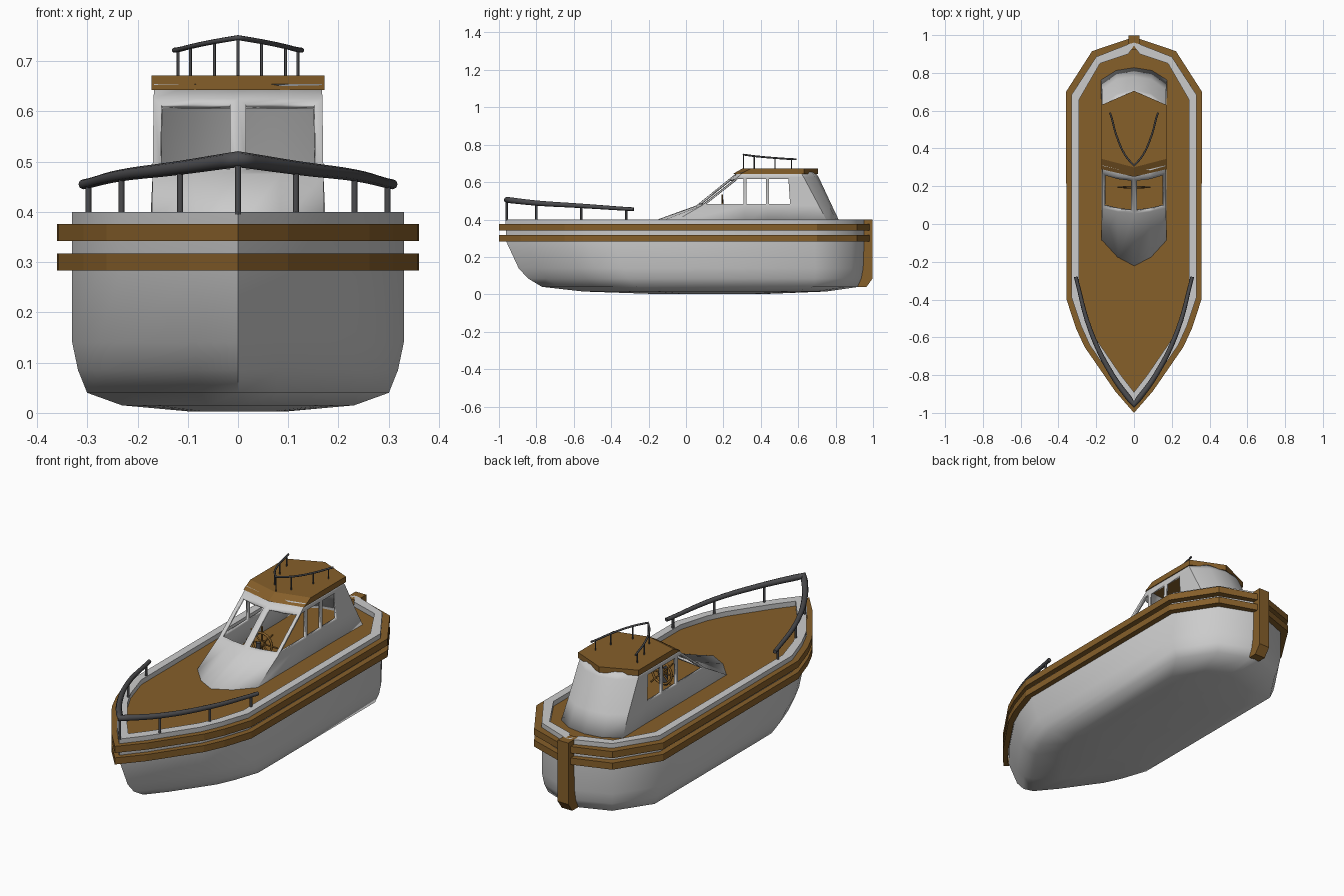
import bpy, bmesh, math
from mathutils import Vector

if "Cube" in bpy.data.objects:
    bpy.data.objects.remove(bpy.data.objects["Cube"])


def material(name, rgb):
    m = bpy.data.materials.new(name)
    m.diffuse_color = (*rgb, 1)
    m.use_nodes = True
    m.node_tree.nodes["Principled BSDF"].inputs["Base Color"].default_value = m.diffuse_color
    return m


WOOD = material("wood", (0.24, 0.115, 0.023))
METAL = material("dark_metal", (0.07, 0.07, 0.075))


def finish(bm, name, mat=None, smooth=None):
    bmesh.ops.recalc_face_normals(bm, faces=bm.faces)
    me = bpy.data.meshes.new(name)
    bm.to_mesh(me)
    bm.free()
    ob = bpy.data.objects.new(name, me)
    bpy.context.collection.objects.link(ob)
    if mat:
        me.materials.append(mat)
    if smooth:
        bpy.ops.object.select_all(action='DESELECT')
        ob.select_set(True)
        bpy.context.view_layer.objects.active = ob
        bpy.ops.object.shade_smooth_by_angle(angle=math.radians(smooth))
    return ob


def ring(half, z):
    """Mirror a half outline (bow to stern) into a closed ring at height z."""
    full = half + [(-x, y) for x, y in half[-2:0:-1]]
    return [(x, y, z) for x, y in full]


def loft(rings, cap_start=False, cap_end=False, wrap=False):
    bm = bmesh.new()
    vs = [[bm.verts.new(p) for p in r] for r in rings]
    n = len(vs[0])
    pairs = list(zip(vs, vs[1:])) + ([(vs[-1], vs[0])] if wrap else [])
    for a, b in pairs:
        for i in range(n):
            j = (i + 1) % n
            bm.faces.new((a[i], a[j], b[j], b[i]))
    if cap_start:
        bm.faces.new(vs[0])
    if cap_end:
        bm.faces.new(vs[-1])
    return bm


# Plan outlines, bow to stern, half width
HULL = [(0, -.965), (.085, -.86), (.235, -.64), (.28, -.54), (.33, -.39),
        (.33, .685), (.2, .885), (.03, .952), (0, .96)]
INNER = [(0, -.89), (.07, -.80), (.2, -.61), (.245, -.52), (.29, -.37),
         (.29, .66), (.18, .85), (.03, .90), (0, .945)]
OUTER = [(0, -1.0), (.10, -.885), (.262, -.65), (.308, -.55), (.357, -.40),
         (.36, .70), (.222, .915), (.03, .98), (0, .985)]


def hull_level(z, sx, bow, stern):
    def fy(y):
        return bow + (y + .965) / 1.925 * (stern - bow)
    return ring([(x * sx, fy(y)) for x, y in HULL], z)


# Hull shell with rim
levels = [(.003, .3, -.2, .45), (.015, .7, -.55, .75), (.04, .91, -.77, .925),
          (.085, .965, -.845, .945), (.14, 1, -.895, .955), (.28, 1, -.96, .96), (.40, 1, -.965, .96)]
rings = [hull_level(*l) for l in levels] + [ring(INNER, .40), ring(INNER, .365)]
finish(loft(rings, cap_start=True), "hull", smooth=60)

# Deck
finish(loft([ring(INNER, .36), ring(INNER, .375)], True, True), "deck", WOOD)

# Two rubbing strakes around the hull
for name, z0, z1 in (("lower_strake", .283, .317), ("upper_strake", .342, .376)):
    finish(loft([ring(HULL, z0), ring(OUTER, z0), ring(OUTER, z1), ring(HULL, z1)], wrap=True), name, WOOD)

# Stern post
prof = [(.92, .40), (.998, .40), (.998, .085), (.965, .04), (.92, .04)]
finish(loft([[(x, y, z) for y, z in prof] for x in (-.03, .03)], True, True), "stern_post", WOOD)

# Cabin: stacked outlines; window faces are inset and opened
cabin_levels = [
    (.37, [(0, -.235), (.085, -.19), (.172, -.095), (.172, .315), (.172, .437), (.172, .56), (.175, .765), (.095, .815), (0, .83)]),
    (.475, [(0, .055), (.085, .065), (.17, .085), (.17, .315), (.17, .437), (.17, .565), (.17, .71), (.093, .765), (0, .78)]),
    (.625, [(0, .24), (.085, .25), (.168, .275), (.168, .315), (.168, .437), (.168, .555), (.168, .63), (.09, .69), (0, .71)]),
    (.655, [(0, .28), (.085, .29), (.167, .31), (.167, .32), (.167, .437), (.167, .55), (.167, .61), (.09, .67), (0, .69)]),
]
bm = loft([ring(h, z) for z, h in cabin_levels])
bmesh.ops.recalc_face_normals(bm, faces=bm.faces)


def band_face(lo, hi, side):
    for f in bm.faces:
        c = f.calc_center_median()
        if .5 < c.z < .6 and c.x * side > 0 and lo < c.y < hi:
            yield f


panes = []
for side in (-1, 1):
    faces = [f for f in band_face(0, .6, side)]
    front = [f for f in faces if abs(f.calc_center_median().x) < .15]
    panes.append((front, .016))
    panes += [([f], .008) for f in faces if f not in front]
for group, width in panes:
    bmesh.ops.inset_region(bm, faces=group, thickness=width, use_even_offset=True)
    bmesh.ops.delete(bm, geom=group, context='FACES')
cabin = finish(bm, "cabin", smooth=40)
mod = cabin.modifiers.new("walls", 'SOLIDIFY')
mod.thickness = .012
mod.offset = -1

# Cabin roof with a raked front edge
low = [(0, .25), (.172, .29), (.172, .63), (0, .705)]
top = [(0, .30), (.172, .345), (.172, .63), (0, .705)]
finish(loft([ring(low, .643), ring(top, .672)], True, True), "cabin_roof", WOOD)


def tube(name, pts, mat, radii=None, r=.005, spline='POLY'):
    cu = bpy.data.curves.new(name, 'CURVE')
    cu.dimensions = '3D'
    cu.bevel_depth = 1
    cu.bevel_resolution = 2
    cu.use_fill_caps = True
    cu.resolution_u = 5
    s = cu.splines.new(spline)
    radii = radii or [r] * len(pts)
    if spline == 'BEZIER':
        s.bezier_points.add(len(pts) - 1)
        for p, co, rad in zip(s.bezier_points, pts, radii):
            p.co, p.radius = co, rad
            p.handle_left_type = p.handle_right_type = 'AUTO'
            if co[0] == 0:
                p.handle_left_type = p.handle_right_type = 'VECTOR'
    else:
        s.points.add(len(pts) - 1)
        for p, co, rad in zip(s.points, pts, radii):
            p.co, p.radius = (*co, 1), rad
    ob = bpy.data.objects.new(name, cu)
    bpy.context.collection.objects.link(ob)
    cu.materials.append(mat)


def railing(name, half, radii, foot, post_r):
    """V-shaped rail (ends to bow) with a post under each point."""
    path = half + [(-x, y, z) for x, y, z in half[-2::-1]]
    tube(name, path, METAL, radii + radii[-2::-1], spline='BEZIER')
    for i, (x, y, z) in enumerate(path):
        if 0 < i < len(path) - 1:
            tube(f"{name}_post_{i}", [(x, y, foot), (x, y, z)], METAL, r=post_r)


railing("bow_rail", [(.308, -.28, .455), (.298, -.32, .457), (.232, -.56, .473),
                     (.115, -.80, .488), (0, -.958, .505)],
        [.010, .010, .012, .014, .016], .395, .006)
railing("roof_rail", [(.127, .59, .722), (.119, .565, .723), (.095, .475, .729),
                      (.047, .365, .739), (0, .308, .747)], [.005] * 5, .668, .003)

# Steering wheel with eight spokes, on a column
C = Vector((0, .195, .447))


def around(r, a):
    return tuple(C + Vector((r * math.cos(a), 0, r * math.sin(a))))


tube("wheel_rim", [around(.055, i * math.tau / 24) for i in range(25)], WOOD, r=.006)
for i in range(4):
    a = i * math.pi / 4
    tube(f"wheel_spoke_{i}", [around(-.088, a), around(.088, a)], WOOD, r=.004)
tube("wheel_hub", [(0, .17, C.z), (0, .21, C.z)], WOOD, r=.014)
tube("wheel_column", [(0, .165, .37), (0, .165, .465)], METAL, r=.012)
